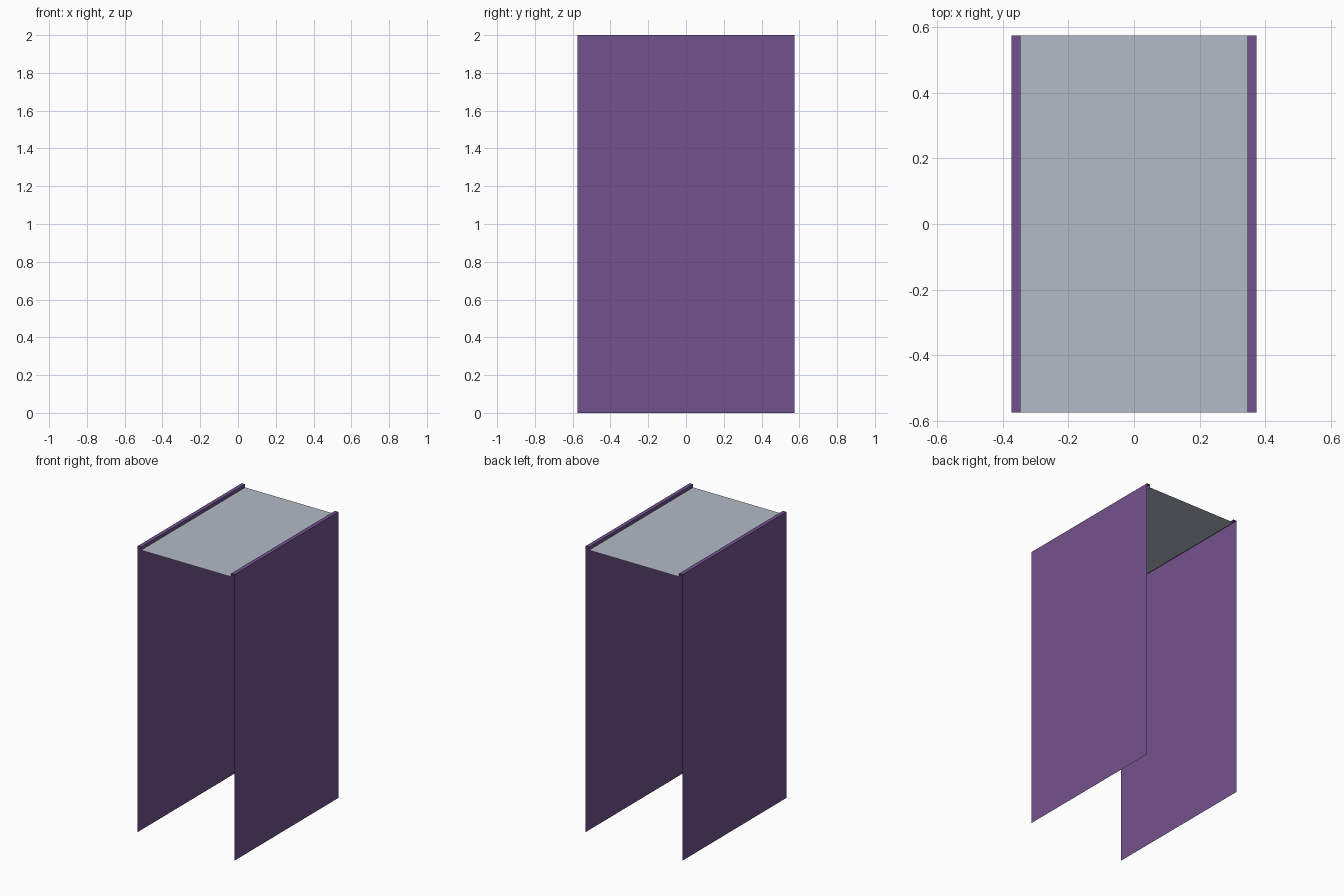
import bpy

if "Cube" in bpy.data.objects:
    bpy.data.objects.remove(bpy.data.objects["Cube"])

W, LIP, D, H, DROP = 0.374, 0.347, 0.575, 2.0, 0.022


def material(name, rgb):
    m = bpy.data.materials.new(name)
    m.diffuse_color = (*rgb, 1.0)
    m.use_nodes = True
    m.node_tree.nodes["Principled BSDF"].inputs["Base Color"].default_value = m.diffuse_color
    return m


def sheet(name, profile, mat):
    """Extrude an open x-z profile along y as a thin sheet with no thickness."""
    verts = [(x, y, z) for x, z in profile for y in (-D, D)]
    faces = [(2 * i, 2 * i + 1, 2 * i + 3, 2 * i + 2) for i in range(len(profile) - 1)]
    me = bpy.data.meshes.new(name)
    me.from_pydata(verts, [], faces)
    me.materials.append(mat)
    ob = bpy.data.objects.new(name, me)
    bpy.context.collection.objects.link(ob)
    return ob


purple = material("purple", (0.171, 0.084, 0.270))
grey = material("pale blue grey", (0.445, 0.497, 0.565))

# Side panels, each folded over into a narrow rim and a short inner lip
panel = sheet("side_panels", [(W, 0), (W, H), (LIP, H), (LIP, H - DROP)], purple)
for p in panel.data.polygons:
    if p.center.x * p.normal.x < 0 and abs(p.center.x - W) < 1e-4:
        panel.data.flip_normals()
        break
mirror = panel.modifiers.new("mirror", 'MIRROR')
mirror.use_axis[0] = True

# Recessed top sheet between the rims
sheet("top_sheet", [(-LIP, H - DROP), (LIP, H - DROP)], grey).data.flip_normals()
